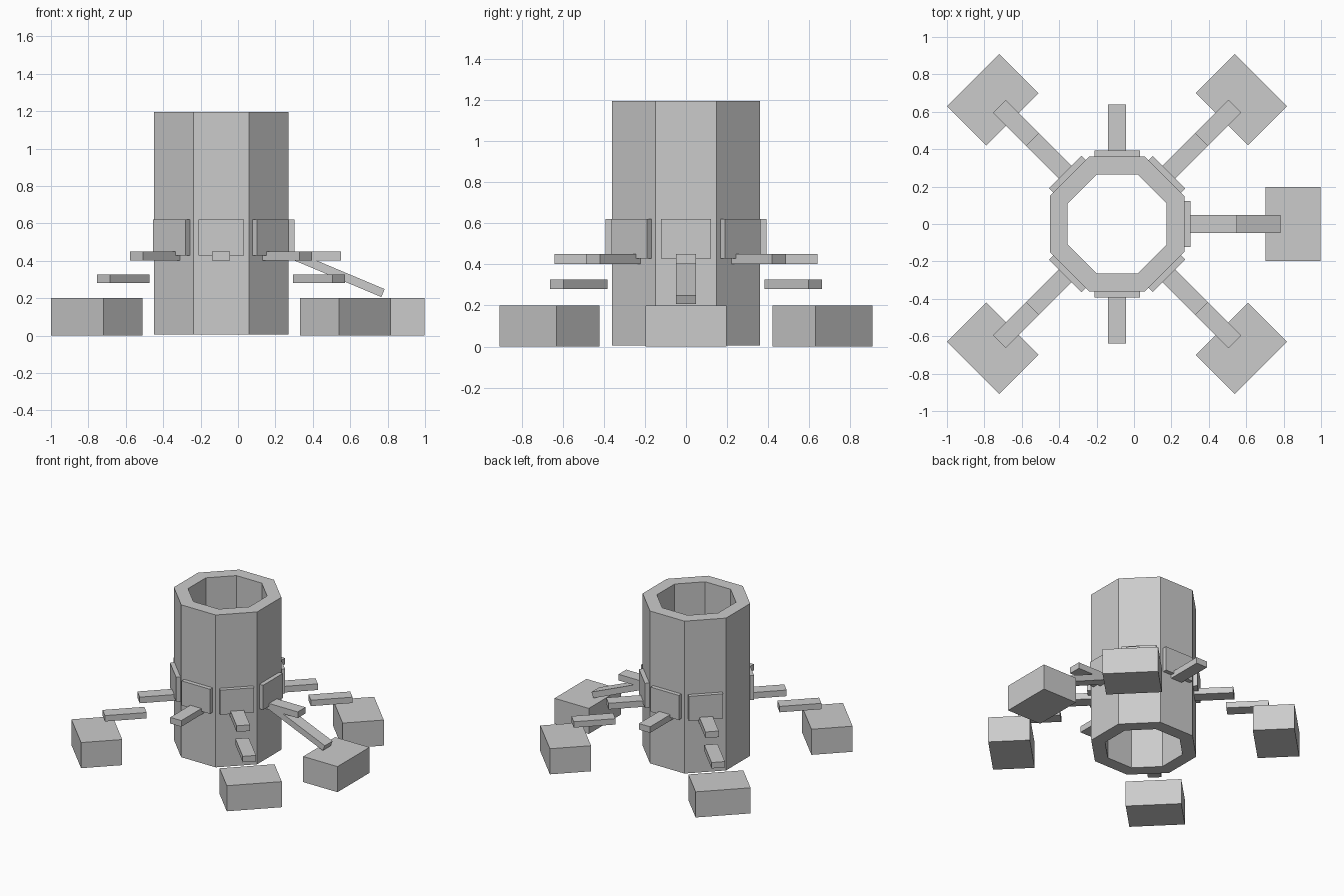
import bpy, bmesh, math
from mathutils import Matrix, Vector

cube = bpy.data.objects.get("Cube")
if cube:
    bpy.data.objects.remove(cube, do_unlink=True)

grey = bpy.data.materials.new("plain grey")
grey.use_nodes = True
colour = (0.6, 0.6, 0.6, 1)
grey.diffuse_color = colour
grey.node_tree.nodes["Principled BSDF"].inputs["Base Color"].default_value = colour

CENTRE = Matrix.Translation((-0.09, 0, 0))  # axis of the tube


def add_object(name, bm):
    bmesh.ops.recalc_face_normals(bm, faces=bm.faces[:])
    mesh = bpy.data.meshes.new(name)
    bm.to_mesh(mesh)
    bm.free()
    mesh.materials.append(grey)
    obj = bpy.data.objects.new(name, mesh)
    bpy.context.collection.objects.link(obj)
    return obj


def radial_box(name, angle, r0, r1, width, z0, z1, tilt=0):
    """Box pointing outwards from the tube axis at an angle in degrees."""
    bm = bmesh.new()
    bmesh.ops.create_cube(bm, size=1)
    m = (CENTRE @ Matrix.Rotation(math.radians(angle), 4, 'Z')
         @ Matrix.Translation(((r0 + r1) / 2, 0, (z0 + z1) / 2))
         @ Matrix.Rotation(math.radians(tilt), 4, 'Y')
         @ Matrix.Diagonal((r1 - r0, width, z1 - z0, 1)))
    bmesh.ops.transform(bm, matrix=m, verts=bm.verts[:])
    return add_object(name, bm)


# Open eight-sided tube with flat sides on the axes
bm = bmesh.new()


def ring(apothem, z):
    r = apothem / math.cos(math.pi / 8)
    return [bm.verts.new(CENTRE @ Vector((r * math.cos((i + 0.5) * math.pi / 4),
                                          r * math.sin((i + 0.5) * math.pi / 4), z)))
            for i in range(8)]


loops = [ring(0.36, 0.005), ring(0.36, 1.195), ring(0.265, 1.195), ring(0.265, 0.005)]
for k in range(4):
    a, b = loops[k], loops[(k + 1) % 4]
    for i in range(8):
        j = (i + 1) % 8
        bm.faces.new((a[i], a[j], b[j], b[i]))
add_object("tube_body", bm)

# Mounting plates and upper arms on every side except the -x one
sides = {0: "left", 45: "back_left", 90: "back", 135: "back_right",
         225: "front_right", 270: "front", 315: "front_left"}
for angle, side in sides.items():
    radial_box("plate_" + side, angle, 0.345, 0.392, 0.245, 0.428, 0.62)
    radial_box("upper_arm_" + side, angle, 0.34, 0.64, 0.096, 0.402, 0.45)

# Lower arms on the diagonals, and a foot block below each
for angle in (45, 135, 225, 315):
    radial_box("lower_arm_" + sides[angle], angle, 0.59, 0.89, 0.096, 0.28, 0.326)
for angle in (0, 45, 135, 225, 315):
    radial_box("foot_" + sides[angle], angle, 0.792, 1.088, 0.395, 0, 0.2)

# Sloping strut down to the left foot
radial_box("sloping_strut", 0, 0.38, 0.885, 0.096, 0.302, 0.348, tilt=22.8)
